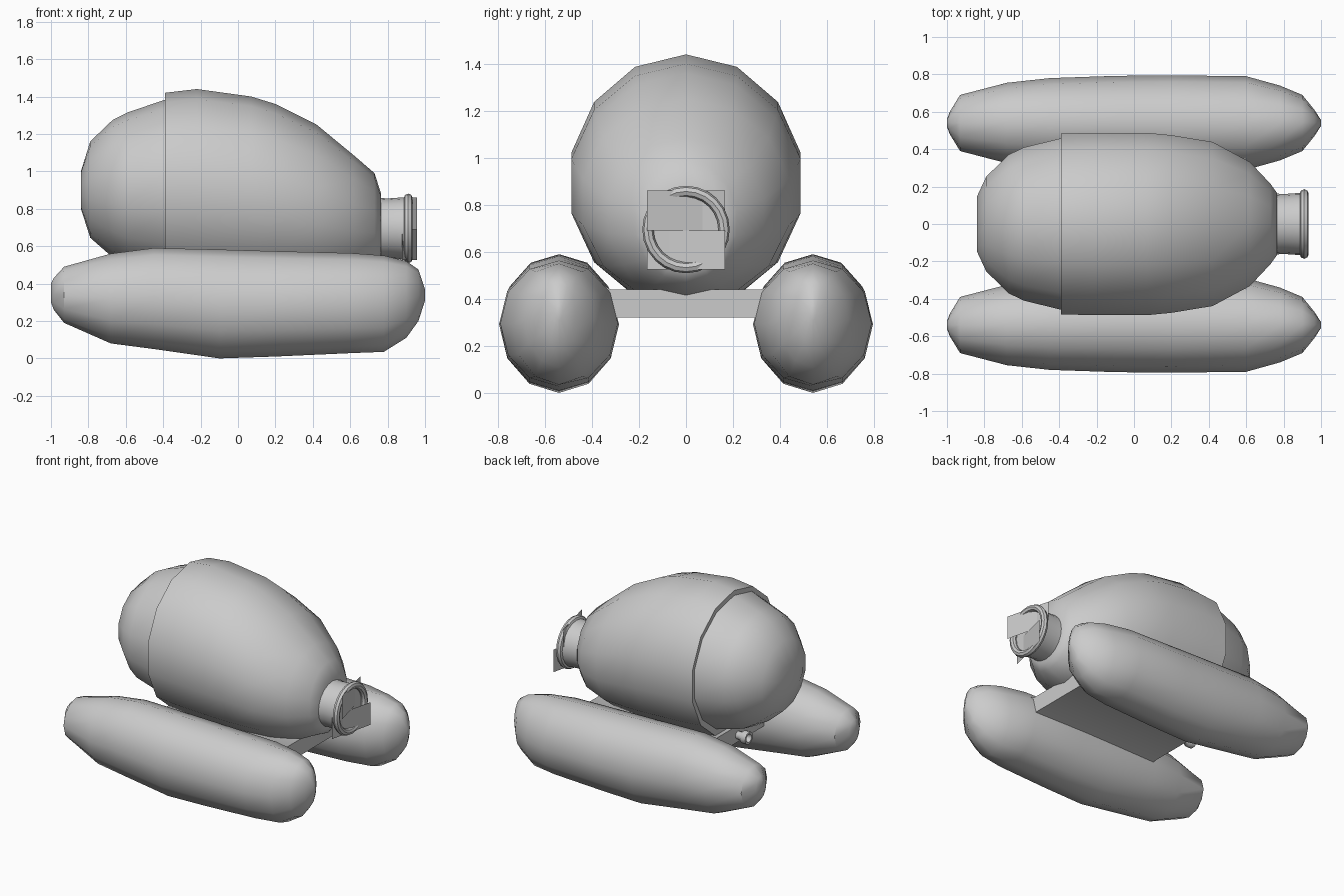
import bpy, bmesh
from math import sin, cos, pi, radians

if "Cube" in bpy.data.objects:
    bpy.data.objects.remove(bpy.data.objects["Cube"])


def finish(name, bm, smooth=True, normals=True):
    if normals:
        bmesh.ops.recalc_face_normals(bm, faces=bm.faces)
    me = bpy.data.meshes.new(name)
    bm.to_mesh(me)
    bm.free()
    ob = bpy.data.objects.new(name, me)
    bpy.context.collection.objects.link(ob)
    if smooth:
        bpy.ops.object.select_all(action='DESELECT')
        ob.select_set(True)
        bpy.context.view_layer.objects.active = ob
        bpy.ops.object.shade_smooth_by_angle(angle=radians(40))
    return ob


def loft(name, stations, sides, cy=0, caps=(True, True)):
    """Elliptical rings along x; station = (x, half width, bottom z, top z)."""
    bm = bmesh.new()
    rings = []
    for x, w, lo, hi in stations:
        c, h = (lo + hi) / 2, (hi - lo) / 2
        rings.append([bm.verts.new((x, cy + w * sin(2 * pi * i / sides),
                                    c + h * cos(2 * pi * i / sides)))
                      for i in range(sides)])
    for a, b in zip(rings, rings[1:]):
        for i in range(sides):
            j = (i + 1) % sides
            bm.faces.new((a[i], a[j], b[j], b[i]))
    for ring, cap in zip((rings[0], rings[-1]), caps):
        if cap:
            bm.faces.new(ring)
    return finish(name, bm)


def tube(name, profile, z, sides):
    """Round part along x from (x, radius) points."""
    return loft(name, [(x, r, z - r, z + r) for x, r in profile], sides,
                caps=(False, True))


# Two pontoon floats
float_stations = [(-1.0, .02, .30, .40), (-.985, .06, .26, .43), (-.93, .15, .19, .49),
                  (-.68, .215, .08, .56), (-.45, .24, .05, .59), (-.1, .252, 0, .582),
                  (.2, .255, .01, .573), (.6, .25, .028, .563), (.78, .20, .035, .55),
                  (.9, .15, .11, .52), (.965, .07, .20, .475), (1.0, .015, .31, .37)]
for side, name in ((-1, "front_float"), (1, "back_float")):
    loft(name, float_stations, 12, cy=.54 * side)

# Main shell, tapering to the snout, with a flat rim at the rear
loft("body_shell", [(-.39, .495, .385, 1.42), (-.22, .50, .365, 1.44), (.07, .50, .36, 1.40),
                    (.2, .487, .36, 1.36), (.42, .45, .375, 1.25), (.62, .34, .42, 1.085),
                    (.73, .22, .47, .99), (.765, .17, .52, .88)], 14)

# Rear dome set inside the shell rim
loft("rear_dome", [(-.84, .15, .80, 1.0), (-.79, .26, .645, 1.16), (-.67, .38, .54, 1.275),
                   (-.59, .42, .49, 1.315), (-.37, .475, .43, 1.39)], 14)

# Deck joining the floats, thickening towards each float
bm = bmesh.new()
section = [(-.42, .50), (-.32, .44), (.32, .44), (.42, .50),
           (.42, .25), (.29, .32), (-.29, .32), (-.42, .25)]
face = bm.faces.new([bm.verts.new((-.42, y, z)) for y, z in section])
ext = bmesh.ops.extrude_face_region(bm, geom=[face])
bmesh.ops.translate(bm, vec=(1.02, 0, 0),
                    verts=[v for v in ext['geom'] if isinstance(v, bmesh.types.BMVert)])
finish("deck", bm)

# Snout pipe with a closed inner end
tube("snout_pipe", [(.73, .165), (.80, .16), (.87, .165), (.91, .165), (.92, .15),
                    (.90, .14)], .695, 20)

# Rounded lip on the snout
bpy.ops.mesh.primitive_torus_add(major_radius=.162, minor_radius=.024, major_segments=24,
                                 minor_segments=8, location=(.91, 0, .695),
                                 rotation=(0, pi / 2, 0))
bpy.context.object.name = "snout_lip"
bpy.ops.object.shade_smooth_by_angle(angle=radians(40))

# Two thin blades tilted opposite ways across the snout
for name, s, lo, hi in (("upper_blade", 1, .69, .86), ("lower_blade", -1, .525, .69)):
    bm = bmesh.new()
    bm.faces.new([bm.verts.new((.917 - .04 * s * k, .165 * k, z))
                  for k, z in ((-1, lo), (1, lo), (1, hi), (-1, hi))])
    finish(name, bm, smooth=False, normals=False)

# Small tail nozzle under the dome
tube("tail_nozzle", [(-.38, .028), (-.45, .028), (-.47, .045), (-.51, .045), (-.51, .03),
                     (-.47, .025)], .37, 12)
